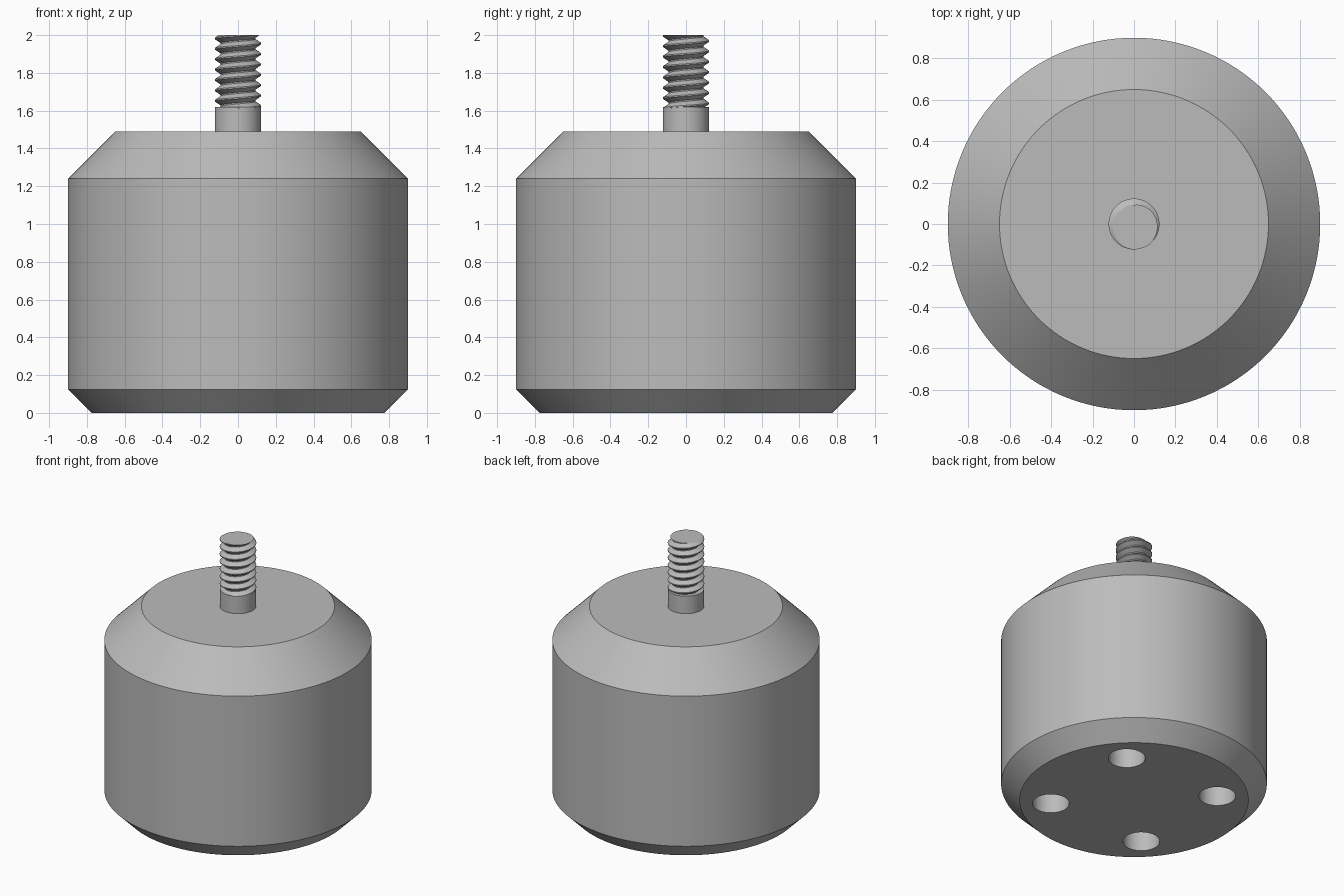
import bpy
import bmesh
import math
from mathutils import Vector

cube = bpy.data.objects.get("Cube")
if cube:
    bpy.data.objects.remove(cube, do_unlink=True)

GREY = (0.5, 0.5, 0.5, 1.0)
steel = bpy.data.materials.new("grey_metal")
steel.use_nodes = True
steel.diffuse_color = GREY
steel.node_tree.nodes["Principled BSDF"].inputs["Base Color"].default_value = GREY


def make_object(name, bm):
    bmesh.ops.recalc_face_normals(bm, faces=bm.faces[:])
    mesh = bpy.data.meshes.new(name)
    bm.to_mesh(mesh)
    bm.free()
    mesh.materials.append(steel)
    obj = bpy.data.objects.new(name, mesh)
    bpy.context.collection.objects.link(obj)
    return obj


def turned(name, profile, sides):
    """Solid of revolution with flat end caps from (radius, height) pairs."""
    bm = bmesh.new()
    rings = []
    for r, z in profile:
        rings.append([bm.verts.new((r * math.cos(math.tau * i / sides),
                                    r * math.sin(math.tau * i / sides), z))
                      for i in range(sides)])
    for a, b in zip(rings, rings[1:]):
        for i in range(sides):
            j = (i + 1) % sides
            bm.faces.new((a[i], a[j], b[j], b[i]))
    bm.faces.new(rings[0])
    bm.faces.new(rings[-1])
    return make_object(name, bm)


def activate(obj):
    bpy.ops.object.select_all(action='DESELECT')
    obj.select_set(True)
    bpy.context.view_layer.objects.active = obj


def smooth(obj, angle=30):
    activate(obj)
    bpy.ops.object.shade_smooth_by_angle(angle=math.radians(angle))


# Chamfered body
body = turned("body", [(0.775, 0), (0.9, 0.125), (0.9, 1.24), (0.65, 1.49)], 128)

# Four blind holes in the underside
HOLE_DEPTH = 0.5
for sx in (-1, 1):
    for sy in (-1, 1):
        cutter = turned("hole_cutter", [(0.125, -0.1), (0.125, HOLE_DEPTH)], 48)
        cutter.location = (0.4 * sx, 0.4 * sy, 0)
        cutter.hide_render = True
        cut = body.modifiers.new("hole", 'BOOLEAN')
        cut.operation = 'DIFFERENCE'
        cut.solver = 'EXACT'
        cut.object = cutter
        activate(body)
        bpy.ops.object.modifier_apply(modifier=cut.name)
        bpy.data.objects.remove(cutter, do_unlink=True)
smooth(body)

# Plain shank of the stud
shank = turned("stud_shank", [(0.122, 1.47), (0.122, 1.62)], 64)
smooth(shank)

# Helical thread, trimmed flat at both ends
PITCH, SIDES = 0.055, 64
BOTTOM, TOP = 1.615, 2.0
CREST, ROOT = 0.123, 0.092
tooth = [(0.0, CREST), (0.12, CREST), (0.5, ROOT), (0.62, ROOT)]
turns = math.ceil((TOP - BOTTOM) / PITCH) + 3
start = TOP - (turns - 1.5) * PITCH
rows = [((t + f) * PITCH, r) for t in range(turns) for f, r in tooth]

bm = bmesh.new()
columns = []
for i in range(SIDES + 1):
    a = math.tau * i / SIDES - math.pi / 4
    columns.append([bm.verts.new((r * math.cos(a), r * math.sin(a),
                                  start - PITCH / 2 + z + PITCH * i / SIDES))
                    for z, r in rows])
for a, b in zip(columns, columns[1:]):
    for k in range(len(rows) - 1):
        bm.faces.new((a[k], b[k], b[k + 1], a[k + 1]))
bmesh.ops.remove_doubles(bm, verts=bm.verts[:], dist=0.0005)
for height, direction in ((BOTTOM, -1), (TOP, 1)):
    cut = bmesh.ops.bisect_plane(
        bm, geom=bm.verts[:] + bm.edges[:] + bm.faces[:],
        plane_co=Vector((0, 0, height)), plane_no=Vector((0, 0, direction)),
        clear_outer=True)
    rim = [e for e in cut["geom_cut"] if isinstance(e, bmesh.types.BMEdge)]
    bmesh.ops.holes_fill(bm, edges=rim, sides=0)
thread = make_object("stud_thread", bm)
smooth(thread)
